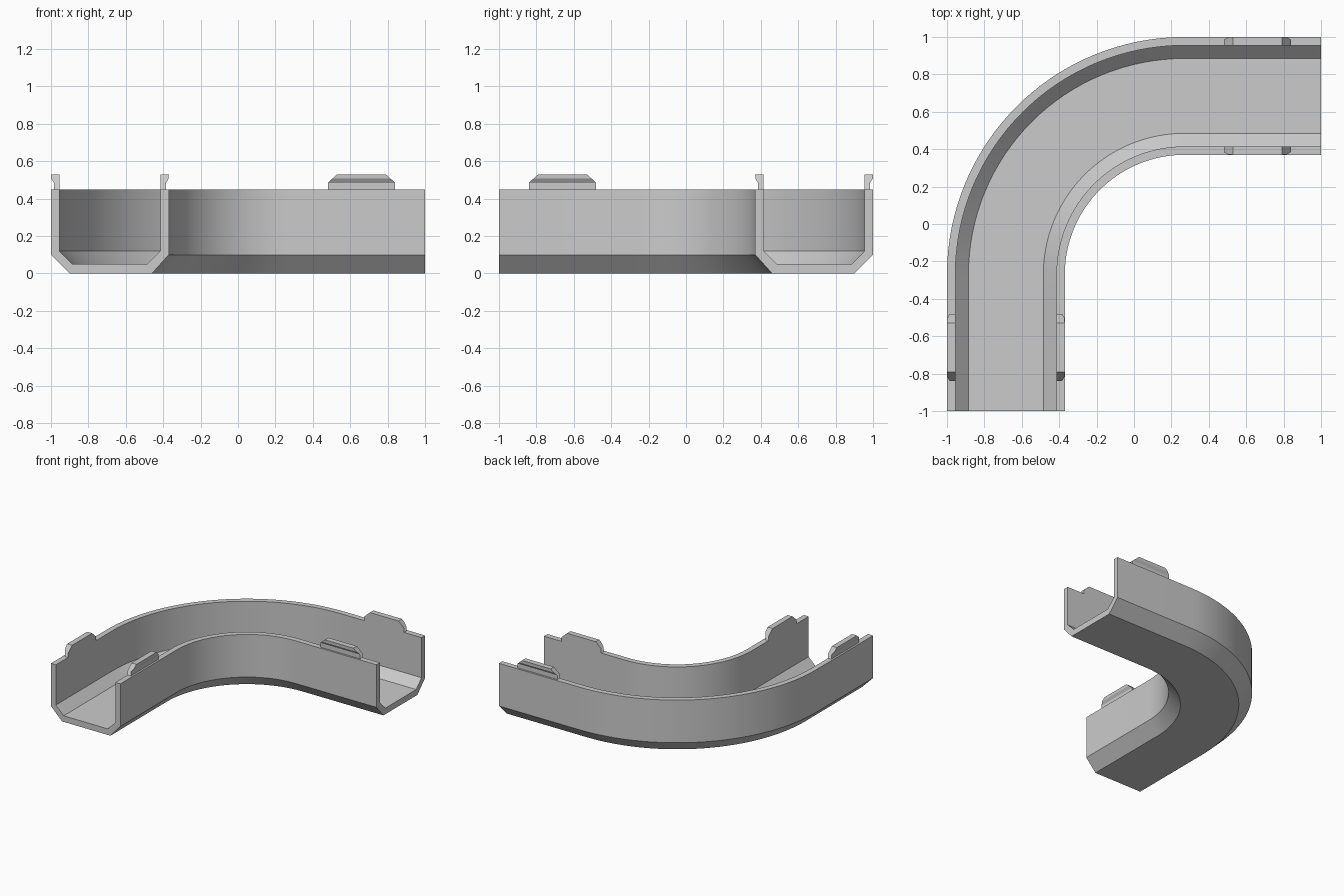
import bpy, bmesh, math

cube = bpy.data.objects.get("Cube")
if cube:
    bpy.data.objects.remove(cube, do_unlink=True)

grey = bpy.data.materials.new("light_grey")
grey.use_nodes = True
colour = (0.6, 0.6, 0.6, 1)
grey.diffuse_color = colour
grey.node_tree.nodes["Principled BSDF"].inputs["Base Color"].default_value = colour


def loft(name, rings):
    """Skin a row of matching closed rings and cap both ends."""
    bm = bmesh.new()
    rows = [[bm.verts.new(p) for p in ring] for ring in rings]
    n = len(rows[0])
    for a, b in zip(rows, rows[1:]):
        for i in range(n):
            j = (i + 1) % n
            bm.faces.new((a[i], a[j], b[j], b[i]))
    bm.faces.new(rows[0])
    bm.faces.new(rows[-1])
    bmesh.ops.recalc_face_normals(bm, faces=bm.faces)
    mesh = bpy.data.meshes.new(name)
    bm.to_mesh(mesh)
    bm.free()
    mesh.materials.append(grey)
    obj = bpy.data.objects.new(name, mesh)
    bpy.context.collection.objects.link(obj)
    return obj


# Channel: U section with chamfered bottom, measured inwards from the outer wall
W, T, H, BEND, R = 0.63, 0.045, 0.45, 0.27, 1.27
section = [(0, H), (0, 0.1), (0.1, 0), (W - 0.09, 0), (W, 0.1), (W, H),
           (W - T, H), (W - T, 0.12), (W - 0.115, 0.05),
           (0.115, 0.05), (T, 0.12), (T, H)]

rings = [[(d - 1, -1, z) for d, z in section]]
STEPS = 32
for k in range(STEPS + 1):
    a = math.pi / 2 * k / STEPS
    rings.append([(BEND - (R - d) * math.cos(a), -BEND + (R - d) * math.sin(a), z)
                  for d, z in section])
rings.append([(1, 1 - d, z) for d, z in section])
channel = loft("curved_channel", rings)
bpy.context.view_layer.objects.active = channel
channel.select_set(True)
bpy.ops.object.shade_smooth_by_angle(angle=math.radians(30))
channel.select_set(False)

# Snap clips: hooked section lofted along the wall, ends tapering to the top
hook = [(0, H), (0.03, H), (0.03, 0.485), (0.044, 0.507), (T, 0.53), (0, 0.53), (0, 0.485)]


def clip(name, wall, outward, along_x):
    rings = []
    for centre, side in ((0.66, -1), (0.66, 1)):
        ring = []
        for t, z in hook:
            s = centre + side * (0.18 - 0.05 * max(0, z - 0.485) / 0.045)
            across = wall + outward * t
            ring.append((s, -across, z) if along_x else (across, -s, z))
        rings.append(ring)
    loft(name, rings)


for leg, along_x in (("front", False), ("side", True)):
    clip(leg + "_outer_clip", T - 1, -1, along_x)
    clip(leg + "_inner_clip", W - T - 1, 1, along_x)
